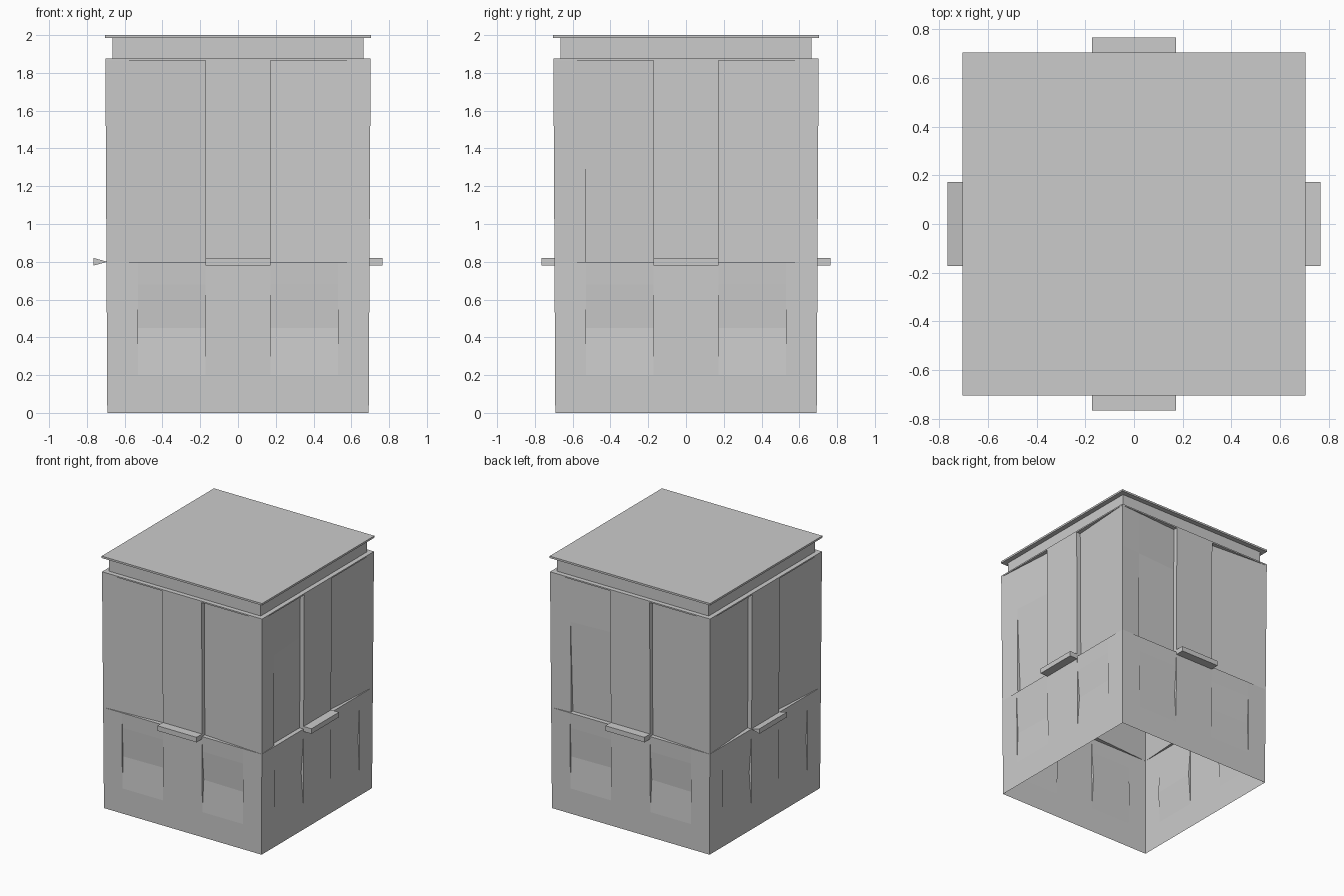
import bpy, bmesh, math
from mathutils import Vector, Matrix

if "Cube" in bpy.data.objects:
    bpy.data.objects.remove(bpy.data.objects["Cube"])

COLS = [-0.70, -0.53, -0.172, 0.172, 0.53, 0.70]
UPPER = [0.80, 1.52, 1.865]
LOWER = [0.0, 0.2, 0.45, 0.68, 0.80]


def half(z):
    # walls lean out very slightly towards the top
    return 0.692 + 0.010 * z / 1.865


def recess(side, col, right, z, upper):
    # how far a panel edge sits behind the outer skin
    if col == 2:
        return 0.0
    inner = (right == (col < 2))          # edge nearest the centre panel
    if col in (0, 4):
        return (0.011 if upper else 0.0) if inner else 0.0
    if upper:
        if inner:
            return 0.035
        slot = 0.025 if side in (1, 2) and col == 1 and z < 1 else 0.0
        return 0.011 + slot
    bulge = {0.45: 1.0, 0.68: 0.2}.get(z, 0.0)
    return bulge * (0.020 if inner else 0.012)


def build_walls():
    bm = bmesh.new()

    def quad(pts, rot):
        pts = [rot @ Vector(p) for p in pts]
        clean = []
        for p in pts:
            if all((p - q).length > 1e-5 for q in clean):
                clean.append(p)
        if len(clean) > 2:
            bm.faces.new([bm.verts.new(p) for p in clean])

    for side in range(4):
        rot = Matrix.Rotation(side * math.pi / 2, 3, 'Z')

        def point(col, right, z, upper):
            i = col + right
            u = COLS[i]
            if i in (0, 5):
                u = math.copysign(half(z), u)
            return (u, -half(z) + recess(side, col, right, z, upper), z)

        for rows, up in ((LOWER, False), (UPPER, True)):
            for a, b in zip(rows, rows[1:]):
                for c in range(5):
                    # panel
                    quad([point(c, 0, a, up), point(c, 1, a, up),
                          point(c, 1, b, up), point(c, 0, b, up)], rot)
                    # vertical step to the next panel
                    if c < 4:
                        quad([point(c, 1, a, up), point(c + 1, 0, a, up),
                              point(c + 1, 0, b, up), point(c, 1, b, up)], rot)
        # horizontal step between lower and upper panels
        for c in range(5):
            quad([point(c, 0, 0.8, False), point(c, 1, 0.8, False),
                  point(c, 1, 0.8, True), point(c, 0, 0.8, True)], rot)
    bmesh.ops.remove_doubles(bm, verts=bm.verts, dist=1e-4)
    bmesh.ops.recalc_face_normals(bm, faces=bm.faces)
    return finish(bm, "panelled_walls")


def finish(bm, name):
    me = bpy.data.meshes.new(name)
    bm.to_mesh(me)
    bm.free()
    ob = bpy.data.objects.new(name, me)
    bpy.context.collection.objects.link(ob)
    return ob


def box(name, x0, x1, y0, y1, z0, z1):
    bm = bmesh.new()
    bmesh.ops.create_cube(bm, size=1)
    for v in bm.verts:
        v.co = Vector((x0 + (v.co.x + .5) * (x1 - x0),
                       y0 + (v.co.y + .5) * (y1 - y0),
                       z0 + (v.co.z + .5) * (z1 - z0)))
    return finish(bm, name)


build_walls()

# stacked top: rim, collar, cap
box("rim", -0.702, 0.702, -0.702, 0.702, 1.865, 1.876)
box("collar", -0.665, 0.665, -0.665, 0.665, 1.876, 1.985)
box("cap", -0.704, 0.704, -0.704, 0.704, 1.985, 2.0)

# handle ledge on each side, the left one tapering into the wall
for side, label in enumerate(("front", "right", "back", "left")):
    ob = box(label + "_handle", -0.172, 0.172, -0.765, -0.695, 0.78, 0.82)
    if label == "left":
        for v in ob.data.vertices:
            if v.co.y > -0.73:
                v.co.z = 0.80 + (v.co.z - 0.80) * 0.05
    ob.rotation_euler.z = side * math.pi / 2
